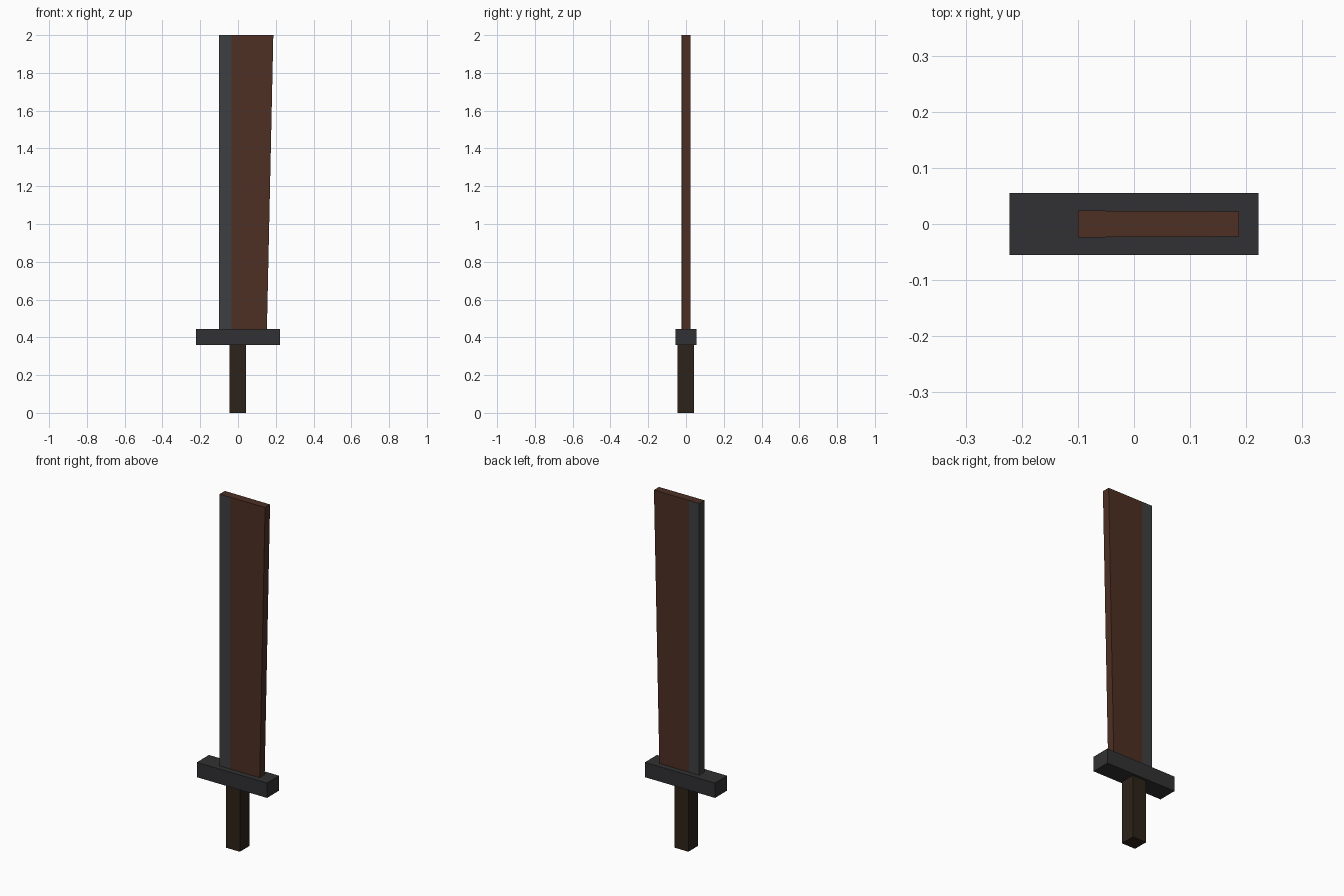
import bpy, bmesh

if "Cube" in bpy.data.objects:
    bpy.data.objects.remove(bpy.data.objects["Cube"])


def material(name, rgb):
    mat = bpy.data.materials.new(name)
    mat.diffuse_color = (*rgb, 1)
    mat.use_nodes = True
    mat.node_tree.nodes["Principled BSDF"].inputs["Base Color"].default_value = mat.diffuse_color
    return mat


rust = material("rust_brown", (0.075, 0.029, 0.017))
steel = material("steel_grey", (0.048, 0.050, 0.054))
iron = material("dark_iron", (0.031, 0.031, 0.033))
wood = material("dark_wood", (0.026, 0.017, 0.010))


def box(name, centre, size, mat):
    bpy.ops.mesh.primitive_cube_add(size=1, location=centre)
    obj = bpy.context.object
    obj.name = name
    obj.scale = size
    bpy.ops.object.transform_apply(location=False, rotation=False, scale=True)
    obj.data.materials.append(mat)
    return obj


# Square grip and crossguard
box("handle", (-0.001, -0.001, 0.182), (0.087, 0.087, 0.364), wood)
box("crossguard", (0, 0, 0.4025), (0.444, 0.11, 0.085), iron)


# Blade: cross-section lofted upwards, widening toward the flat tip
def ring(bm, z, right):
    section = [(-0.10, 0.024), (-0.035, 0.0235), (right, 0.0225)]
    front = [bm.verts.new((x, -y, z)) for x, y in section]
    back = [bm.verts.new((x, y, z)) for x, y in reversed(section)]
    return front + back


bm = bmesh.new()
low, high = ring(bm, 0.44, 0.153), ring(bm, 2.0, 0.187)
for i in range(6):
    j = (i + 1) % 6
    face = bm.faces.new((low[i], low[j], high[j], high[i]))
    # Steel strip wraps the straight edge
    face.material_index = 1 if i in (0, 4, 5) else 0
bm.faces.new(high)
bm.faces.new(low[::-1])
bmesh.ops.recalc_face_normals(bm, faces=bm.faces)

mesh = bpy.data.meshes.new("blade")
bm.to_mesh(mesh)
bm.free()
mesh.materials.append(rust)
mesh.materials.append(steel)
bpy.context.collection.objects.link(bpy.data.objects.new("blade", mesh))
